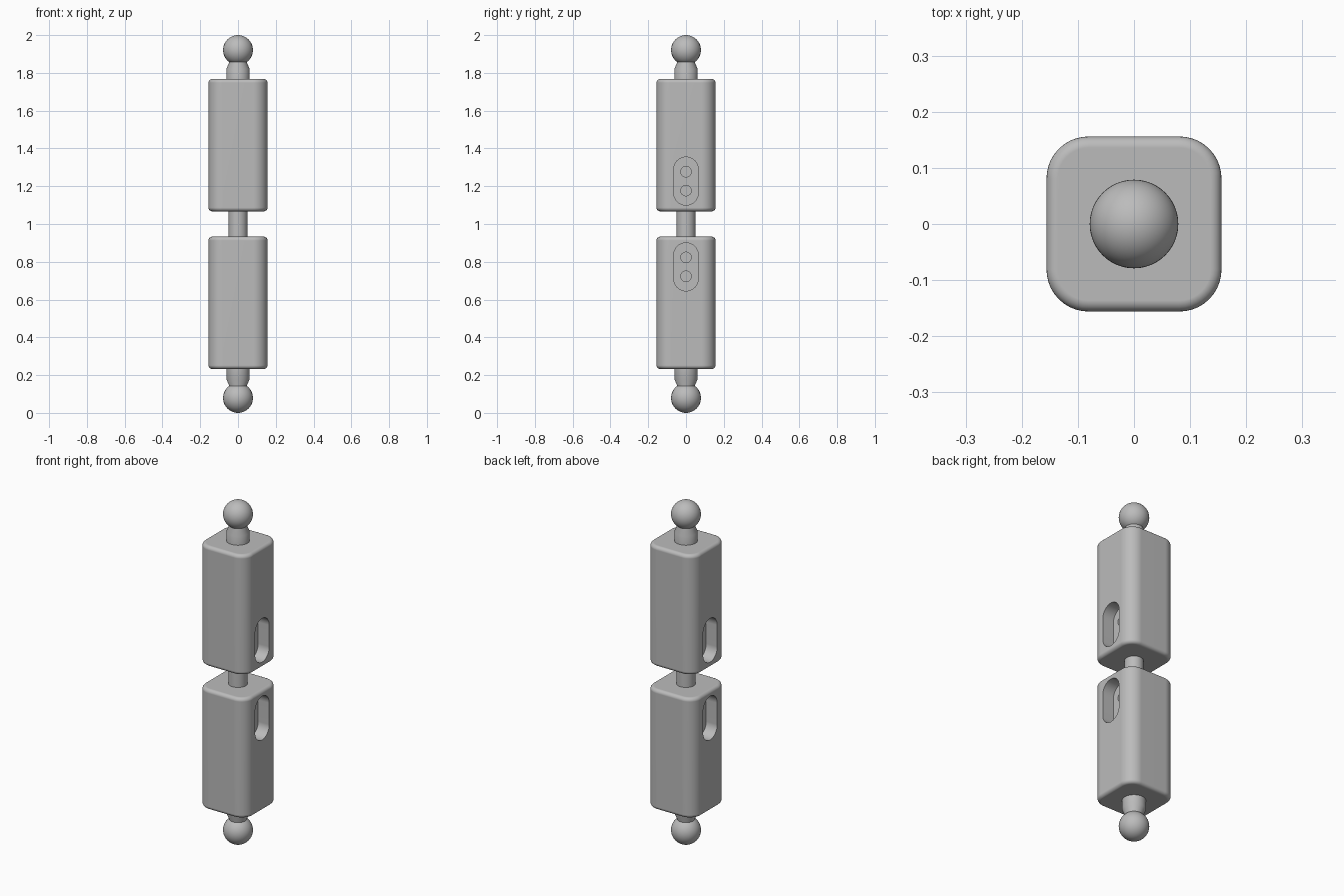
import bpy, bmesh, math
from mathutils import Matrix

if "Cube" in bpy.data.objects:
    bpy.data.objects.remove(bpy.data.objects["Cube"], do_unlink=True)

grey = bpy.data.materials.new("plain_grey")
grey.use_nodes = True
colour = (0.5, 0.5, 0.5, 1)
grey.diffuse_color = colour
grey.node_tree.nodes["Principled BSDF"].inputs["Base Color"].default_value = colour

HALF = 0.156        # half width of a body block
SLOT_FLOOR = 0.085  # distance of the slot floors from the axis
BALL = 0.079


def add_object(name, bm):
    bmesh.ops.recalc_face_normals(bm, faces=bm.faces)
    mesh = bpy.data.meshes.new(name)
    bm.to_mesh(mesh)
    bm.free()
    mesh.materials.append(grey)
    obj = bpy.data.objects.new(name, mesh)
    bpy.context.collection.objects.link(obj)
    return obj


def activate(obj):
    bpy.ops.object.select_all(action='DESELECT')
    obj.select_set(True)
    bpy.context.view_layer.objects.active = obj


def smooth(obj):
    activate(obj)
    bpy.ops.object.shade_smooth_by_angle(angle=math.radians(35))


def lathe(name, profile, steps=48):
    """Spin a (radius, height) profile around the z axis."""
    bm = bmesh.new()
    verts = [bm.verts.new((r, 0, z)) for r, z in profile]
    edges = [bm.edges.new(pair) for pair in zip(verts, verts[1:])]
    bmesh.ops.spin(bm, geom=verts + edges, cent=(0, 0, 0), axis=(0, 0, 1),
                   angle=math.tau, steps=steps)
    bmesh.ops.remove_doubles(bm, verts=bm.verts, dist=1e-5)
    smooth(add_object(name, bm))


def rounded_block(name, z0, z1):
    bm = bmesh.new()
    bmesh.ops.create_cube(bm, size=1, matrix=Matrix.Translation((0, 0, (z0 + z1) / 2))
                          @ Matrix.Diagonal((2 * HALF, 2 * HALF, z1 - z0, 1)))
    upright = [e for e in bm.edges if abs(e.verts[0].co.z - e.verts[1].co.z) > 0.1]
    bmesh.ops.bevel(bm, geom=upright, offset=0.075, segments=10, profile=0.5, affect='EDGES')
    rims = [e for e in bm.edges if abs(e.verts[0].co.z - e.verts[1].co.z) < 0.001]
    bmesh.ops.bevel(bm, geom=rims, offset=0.02, segments=5, profile=0.5, affect='EDGES')
    return add_object(name, bm)


def stadium_cutter(z, straight, radius, x0, x1):
    """Prism along x with a round-ended outline; straight = 0 gives a cylinder."""
    bm = bmesh.new()
    n = 32
    ring = []
    for i in range(n + 2):
        top = i <= n // 2
        a = math.pi * (i if top else i - 1) / (n / 2)
        shift = straight / 2 if top else -straight / 2
        ring.append(bm.verts.new((x0, radius * math.cos(a), z + shift + radius * math.sin(a))))
    bmesh.ops.remove_doubles(bm, verts=ring, dist=1e-5)
    face = bm.faces.new([v for v in ring if v.is_valid])
    side = bmesh.ops.extrude_face_region(bm, geom=[face])["geom"]
    bmesh.ops.translate(bm, vec=(x1 - x0, 0, 0),
                        verts=[v for v in side if isinstance(v, bmesh.types.BMVert)])
    cutter = add_object("cutter", bm)
    cutter.hide_render = True
    return cutter


def cut(obj, cutter):
    mod = obj.modifiers.new("cut", 'BOOLEAN')
    mod.operation = 'DIFFERENCE'
    mod.solver = 'EXACT'
    mod.object = cutter
    activate(obj)
    bpy.ops.object.modifier_apply(modifier=mod.name)
    bpy.data.objects.remove(cutter, do_unlink=True)


for label, s in (("upper", 1), ("lower", -1)):
    # Body block with a slot and two screw holes on each side
    z0, z1 = sorted((1 + s * 0.067, 1 + s * 0.768))
    body = rounded_block(label + "_body", z0, z1)
    for side in (1, -1):
        cut(body, stadium_cutter(1 + s * 0.227, 0.125, 0.065, side * SLOT_FLOOR, side * 0.25))
        for h in (0.177, 0.277):
            cut(body, stadium_cutter(1 + s * h, 0, 0.028, side * 0.05, side * 0.1))
    smooth(body)
    body.modifiers.new("even_shading", 'WEIGHTED_NORMAL').keep_sharp = True

    # Tapered neck
    lathe(label + "_neck", [(r, 1 + s * h) for r, h in
                            ((0, 0.75), (0.062, 0.75), (0.062, 0.82), (0.044, 0.862),
                             (0.044, 0.885), (0, 0.885))])

    # Ball end
    arc = [math.pi * (i / 24 - 0.5) for i in range(25)]
    lathe(label + "_ball", [(max(0, BALL * math.cos(a)), 1 + s * (1 - BALL) + BALL * math.sin(a))
                            for a in arc])

# Rod joining the two bodies
lathe("centre_rod", [(0, 0.92), (0.05, 0.92), (0.05, 1.08), (0, 1.08)])
